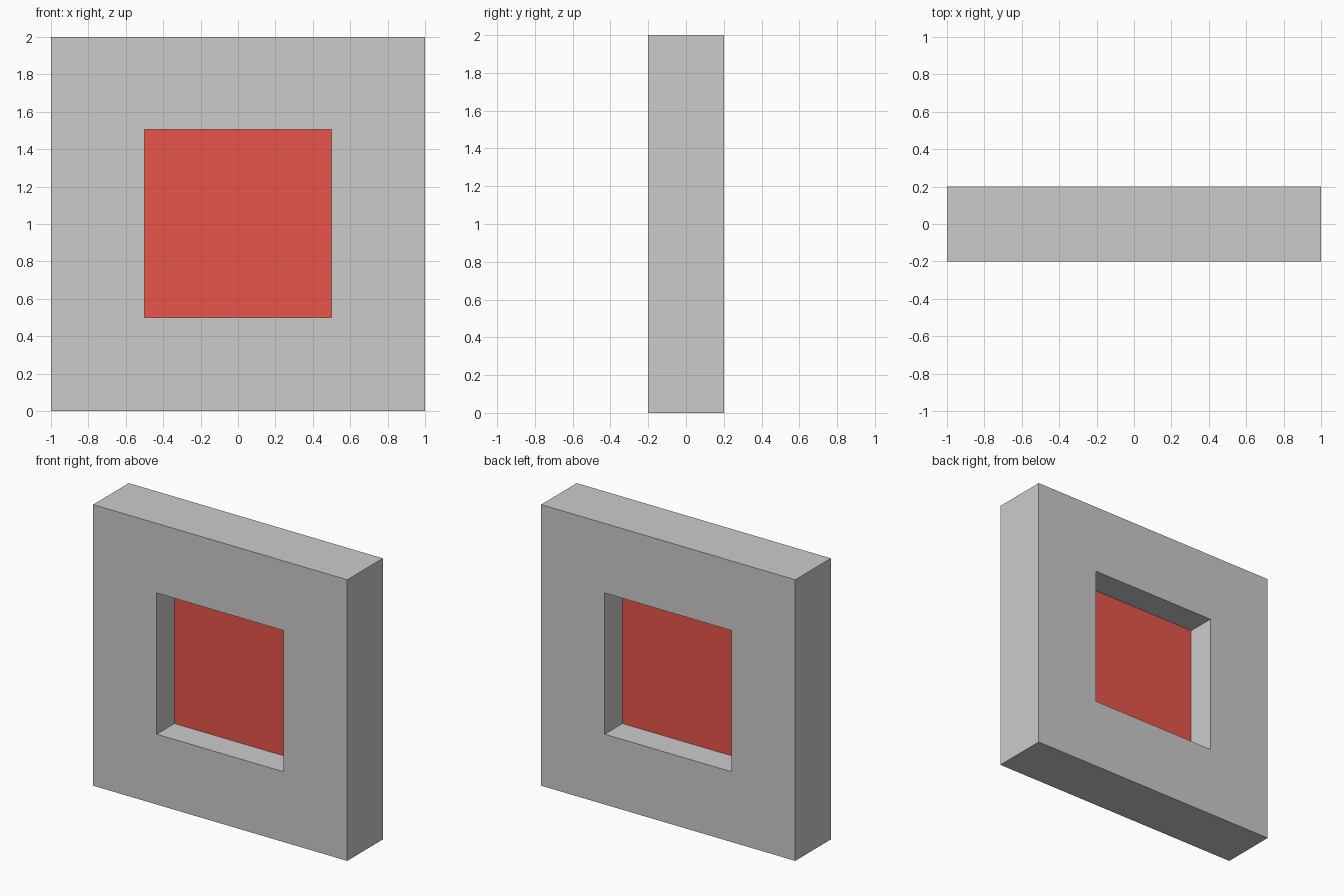
import bpy, bmesh

if "Cube" in bpy.data.objects:
    bpy.data.objects.remove(bpy.data.objects["Cube"])

DEPTH = 0.2                        # half thickness of the frame
OUTER = (-1.0, 1.0, 0.0, 2.0)      # x min, x max, z min, z max
INNER = (-0.5, 0.5, 0.5, 1.505)


def ring(bm, rect, y):
    x0, x1, z0, z1 = rect
    return [bm.verts.new((x, y, z)) for x, z in ((x0, z0), (x1, z0), (x1, z1), (x0, z1))]


def finish(name, bm):
    mesh = bpy.data.meshes.new(name)
    bm.to_mesh(mesh)
    bm.free()
    obj = bpy.data.objects.new(name, mesh)
    bpy.context.collection.objects.link(obj)
    return obj


# Thick square frame with a through opening: four rings joined in a closed loop
bm = bmesh.new()
rings = [ring(bm, OUTER, -DEPTH), ring(bm, OUTER, DEPTH),
         ring(bm, INNER, DEPTH), ring(bm, INNER, -DEPTH)]
for a, b in zip(rings, rings[1:] + rings[:1]):
    for i in range(4):
        j = (i + 1) % 4
        bm.faces.new((a[i], a[j], b[j], b[i]))
bmesh.ops.recalc_face_normals(bm, faces=bm.faces)
finish("frame", bm)

# Red pane across the middle of the opening
bm = bmesh.new()
bm.faces.new(ring(bm, INNER, 0.0))
pane = finish("pane", bm)
red = bpy.data.materials.new("red")
red.diffuse_color = (0.8, 0.09, 0.07, 1.0)
red.use_nodes = True
red.node_tree.nodes["Principled BSDF"].inputs["Base Color"].default_value = red.diffuse_color
pane.data.materials.append(red)
